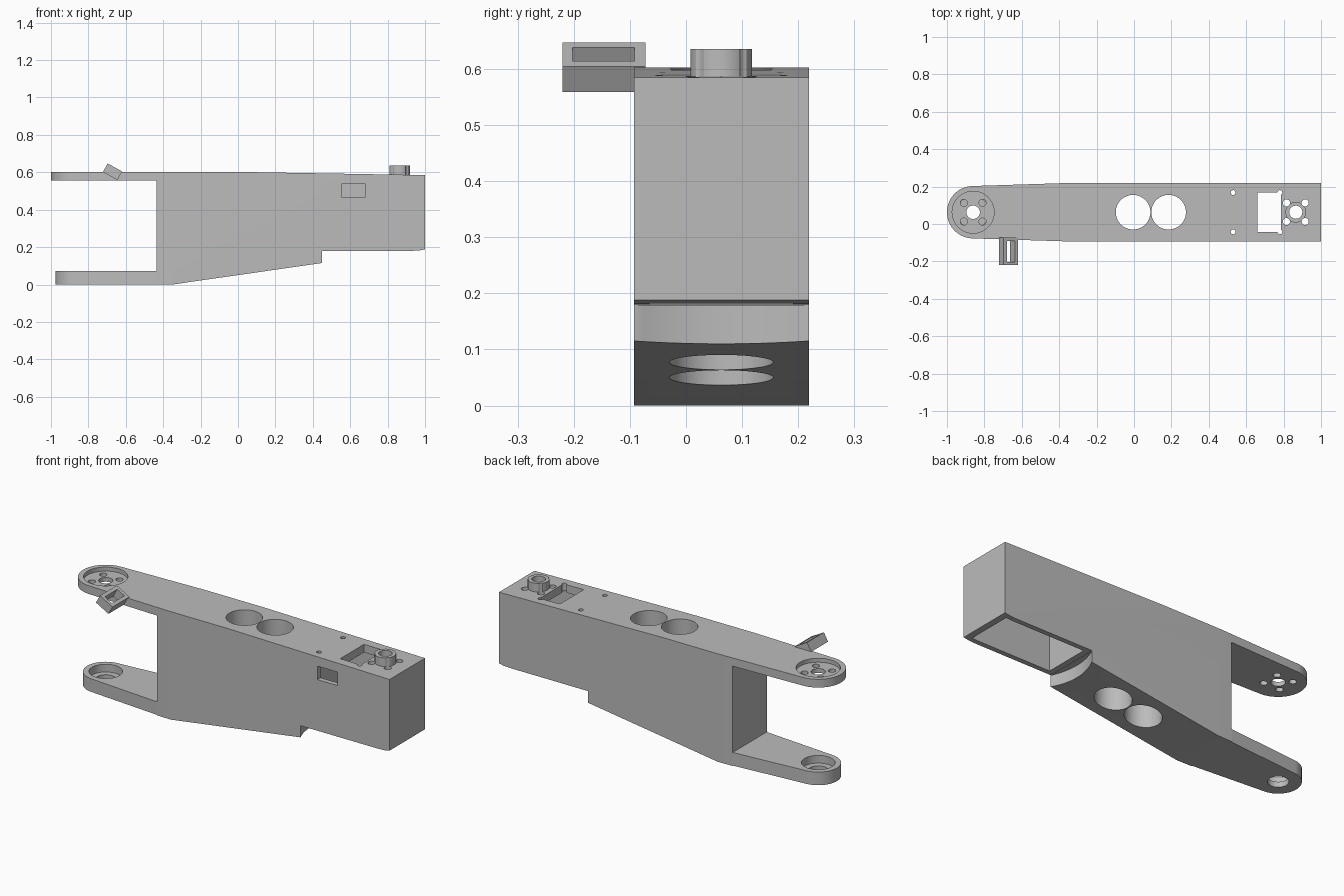
import bpy, bmesh
from math import pi, sin, cos, atan, radians
from mathutils import Matrix

cube = bpy.data.objects.get("Cube")
if cube:
    bpy.data.objects.remove(cube)

MID = 0.063      # centre line of the arm
HALF = 0.156     # half width of the arm
PIVOT = -0.86    # pivot axis at the forked end
SHAFT = 0.865    # shaft axis at the motor end

grey = bpy.data.materials.new("Machined grey")
grey.use_nodes = True
grey.diffuse_color = (0.5, 0.5, 0.5, 1)
grey.node_tree.nodes["Principled BSDF"].inputs["Base Color"].default_value = (0.5, 0.5, 0.5, 1)


def make(name, bm):
    bmesh.ops.recalc_face_normals(bm, faces=bm.faces)
    mesh = bpy.data.meshes.new(name)
    bm.to_mesh(mesh)
    bm.free()
    mesh.materials.append(grey)
    ob = bpy.data.objects.new(name, mesh)
    bpy.context.collection.objects.link(ob)
    return ob


def prism(name, points, offset):
    """Extrude a closed outline of 3D points."""
    bm = bmesh.new()
    face = bm.faces.new([bm.verts.new(p) for p in points])
    new = bmesh.ops.extrude_face_region(bm, geom=[face])["geom"]
    verts = [v for v in new if isinstance(v, bmesh.types.BMVert)]
    bmesh.ops.translate(bm, verts=verts, vec=offset)
    return make(name, bm)


def box(name, x0, x1, y0, y1, z0, z1):
    return prism(name, [(x0, y0, z0), (x1, y0, z0), (x1, y1, z0), (x0, y1, z0)], (0, 0, z1 - z0))


def cylinder(name, x, y, r, z0, z1, sides=48):
    bm = bmesh.new()
    bmesh.ops.create_cone(bm, cap_ends=True, segments=sides, radius1=r, radius2=r, depth=z1 - z0,
                          matrix=Matrix.Translation((x, y, (z0 + z1) / 2)))
    return make(name, bm)


def boolean(target, tool, operation="DIFFERENCE"):
    mod = target.modifiers.new("Boolean", "BOOLEAN")
    mod.operation, mod.solver, mod.object = operation, "EXACT", tool
    bpy.context.view_layer.objects.active = target
    bpy.ops.object.modifier_apply(modifier=mod.name)
    bpy.data.objects.remove(tool)


def rounded_plan(name, r, z0, z1):
    """Arm outline from above, with a round nose of radius r on the pivot."""
    a = pi / 2 + atan((HALF - r) / 0.5)
    n = 32
    pts = [(1, MID - HALF, z0), (1, MID + HALF, z0), (-0.36, MID + HALF, z0)]
    for i in range(n + 1):
        t = a + (2 * pi - 2 * a) * i / n
        pts.append((PIVOT + r * cos(t), MID + r * sin(t), z0))
    pts.append((-0.36, MID - HALF, z0))
    return prism(name, pts, (0, 0, z1 - z0))


# Forked body: side profile trimmed by the rounded plan
side = [(-1.1, 0.602), (0, 0.602), (1.1, 0.583), (1.1, 0.195), (1, 0.188), (0.97, 0.182), (0.93, 0.18),
        (0.45, 0.18), (0.45, 0.115), (-0.35, 0), (-1.1, 0), (-1.1, 0.073),
        (-0.437, 0.073), (-0.437, 0.556), (-1.1, 0.556)]
body = prism("arm_body", [(x, -0.3, z) for x, z in side], (0, 0.8, 0))
boolean(body, rounded_plan("plan", 0.14, -0.1, 0.8), "INTERSECT")

# Lower fork tine has a slimmer nose
trim = box("tine_trim", -1.2, -0.44, -0.5, 0.5, -0.2, 0.3)
boolean(trim, rounded_plan("tine_plan", 0.115, -0.3, 0.4))
boolean(body, trim)

# Motor bay, its windows and the curved step in front of it
boolean(body, cylinder("step_cut", 0.775, MID, 0.36, -0.1, 0.178, 96))
boolean(body, box("bay_cut", 0.48, 0.97, MID - 0.128, MID + 0.128, 0.1, 0.545))
boolean(body, box("top_window_cut", 0.66, 0.785, MID - 0.105, MID + 0.105, 0.5, 0.7))
boolean(body, box("side_window_cut", 0.555, 0.68, -0.2, 0.0, 0.465, 0.54))

# Large lightening holes
for x in (-0.005, 0.185):
    boolean(body, cylinder("lightening_cut", x, MID, 0.0925, -0.1, 0.8, 64))

# Pivot seats: recessed disc above, counterbore below
boolean(body, cylinder("disc_cut", PIVOT, MID, 0.112, 0.58, 0.7, 64))
boolean(body, cylinder("disc_hole_cut", PIVOT, MID, 0.036, 0.5, 0.7))
boolean(body, cylinder("bore_cut", PIVOT, MID, 0.085, 0.03, 0.2))
boolean(body, cylinder("bore_hole_cut", PIVOT, MID, 0.052, -0.1, 0.2))

# Shaft boss on top of the motor end
boolean(body, cylinder("boss", SHAFT, MID, 0.055, 0.57, 0.635), "UNION")
boolean(body, cylinder("boss_cut", SHAFT, MID, 0.035, 0.5, 0.7))

# Screw holes around both axes and at the motor bay corners
for sx in (-1, 1):
    for sy in (-1, 1):
        for axis in (PIVOT, SHAFT):
            boolean(body, cylinder("screw_cut", axis + sx * 0.05, MID + sy * 0.05, 0.019, 0.5, 0.7, 24))
        boolean(body, cylinder("mount_cut", 0.655 + sx * 0.125, MID + sy * 0.105, 0.013, 0.5, 0.7, 20))

# Tilted cable guide on the front edge of the upper tine
guide = box("cable_guide", -0.044, 0.044, -0.073, 0.075, -0.026, 0.026)
boolean(guide, box("guide_cut", -0.025, 0.025, -0.055, 0.055, -0.1, 0.1))
guide.data.transform(Matrix.Translation((-0.671, -0.147, 0.603)) @ Matrix.Rotation(radians(29), 4, "Y"))

# Smooth curved walls, keep edges crisp
for ob in (body, guide):
    bpy.ops.object.select_all(action="DESELECT")
    ob.select_set(True)
    bpy.context.view_layer.objects.active = ob
    bpy.ops.object.shade_smooth_by_angle(angle=radians(25))
